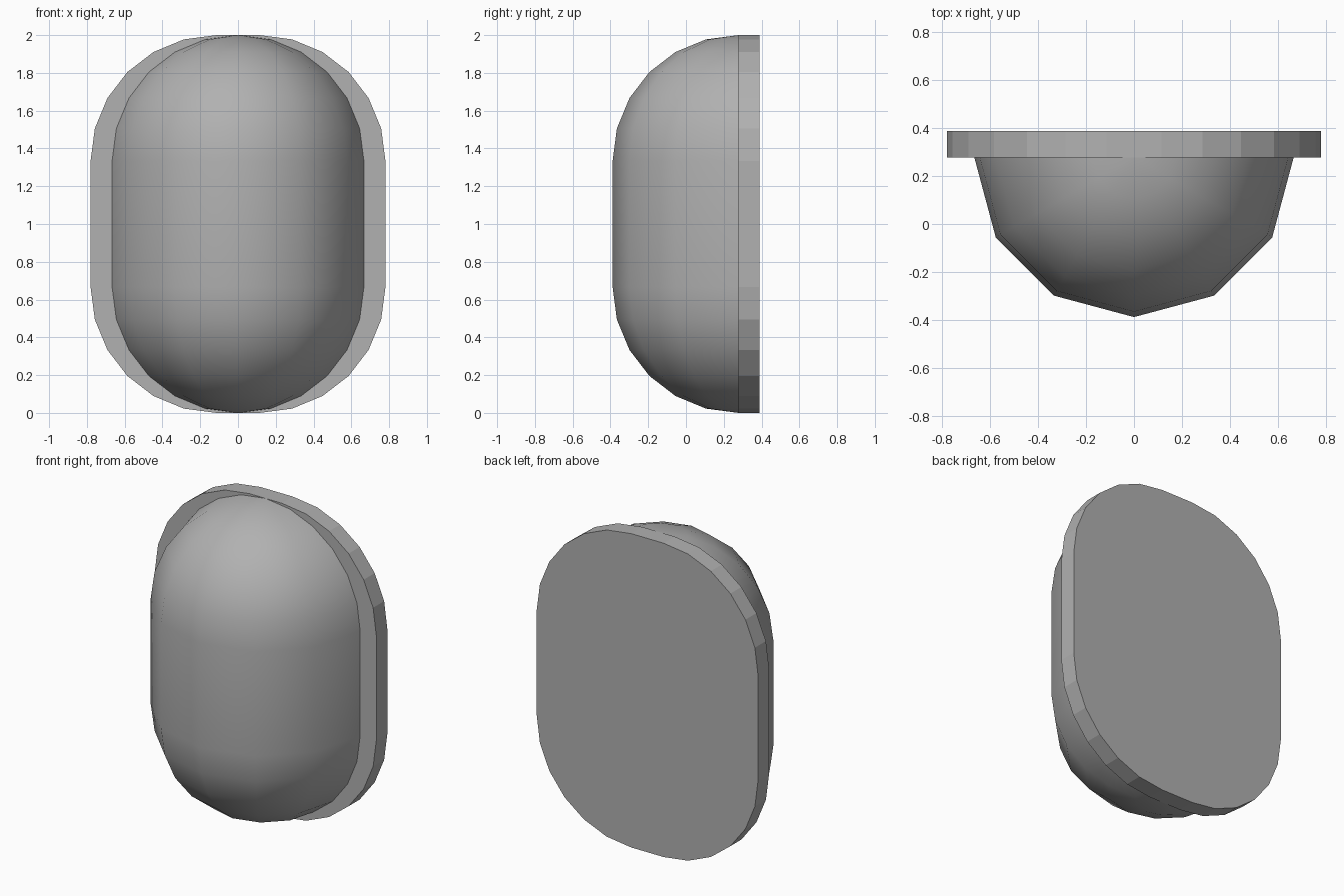
import bpy, bmesh
from math import cos, sin, pi

if "Cube" in bpy.data.objects:
    bpy.data.objects.remove(bpy.data.objects["Cube"])

R = 2 / 3          # radius of the rounded ends
PAD = 0.111        # plate thickness
WIDEN = 0.114      # extra half-width of the plate
Y0 = 0.278         # plane where dome meets plate

grey = bpy.data.materials.new("dark_grey")
grey.diffuse_color = (0.44, 0.44, 0.44, 1)
grey.use_nodes = True
grey.node_tree.nodes["Principled BSDF"].inputs["Base Color"].default_value = grey.diffuse_color


def finish(bm, name):
    bmesh.ops.recalc_face_normals(bm, faces=bm.faces)
    mesh = bpy.data.meshes.new(name)
    bm.to_mesh(mesh)
    bm.free()
    mesh.materials.append(grey)
    obj = bpy.data.objects.new(name, mesh)
    bpy.context.collection.objects.link(obj)
    return obj


# right half of the capsule outline, bottom to top, in 15 degree steps
def half_outline(offset):
    pts = []
    for zc, start in ((R, -6), (2 * R, 0)):
        for i in range(start, start + 7):
            a = i * pi / 12
            pts.append((offset + R * cos(a), zc + R * sin(a)))
    return pts


# half capsule dome: outline revolved half a turn around its vertical axis
bm = bmesh.new()
verts = [bm.verts.new((x, Y0, z)) for x, z in half_outline(0)]
edges = [bm.edges.new(p) for p in zip(verts, verts[1:])]
bmesh.ops.spin(bm, geom=verts + edges, cent=(0, Y0, 0), axis=(0, 0, 1),
               angle=-pi, steps=6)
bmesh.ops.remove_doubles(bm, verts=bm.verts, dist=1e-4)
# orient the open shell outwards
bmesh.ops.recalc_face_normals(bm, faces=bm.faces)
for f in bm.faces:
    f.smooth = True
low = min(bm.faces, key=lambda f: f.calc_center_median().y)
flip = low.normal.y > 0
dome = finish(bm, "dome")
if flip:
    dome.data.flip_normals()

# flat back plate: widened outline, extruded backwards
bm = bmesh.new()
right = half_outline(WIDEN)
loop = right + [(-x, z) for x, z in reversed(right)]
face = bm.faces.new([bm.verts.new((x, Y0, z)) for x, z in loop])
ext = bmesh.ops.extrude_face_region(bm, geom=[face], use_keep_orig=True)
moved = [g for g in ext["geom"] if isinstance(g, bmesh.types.BMVert)]
bmesh.ops.translate(bm, verts=moved, vec=(0, PAD, 0))
finish(bm, "back_plate")
